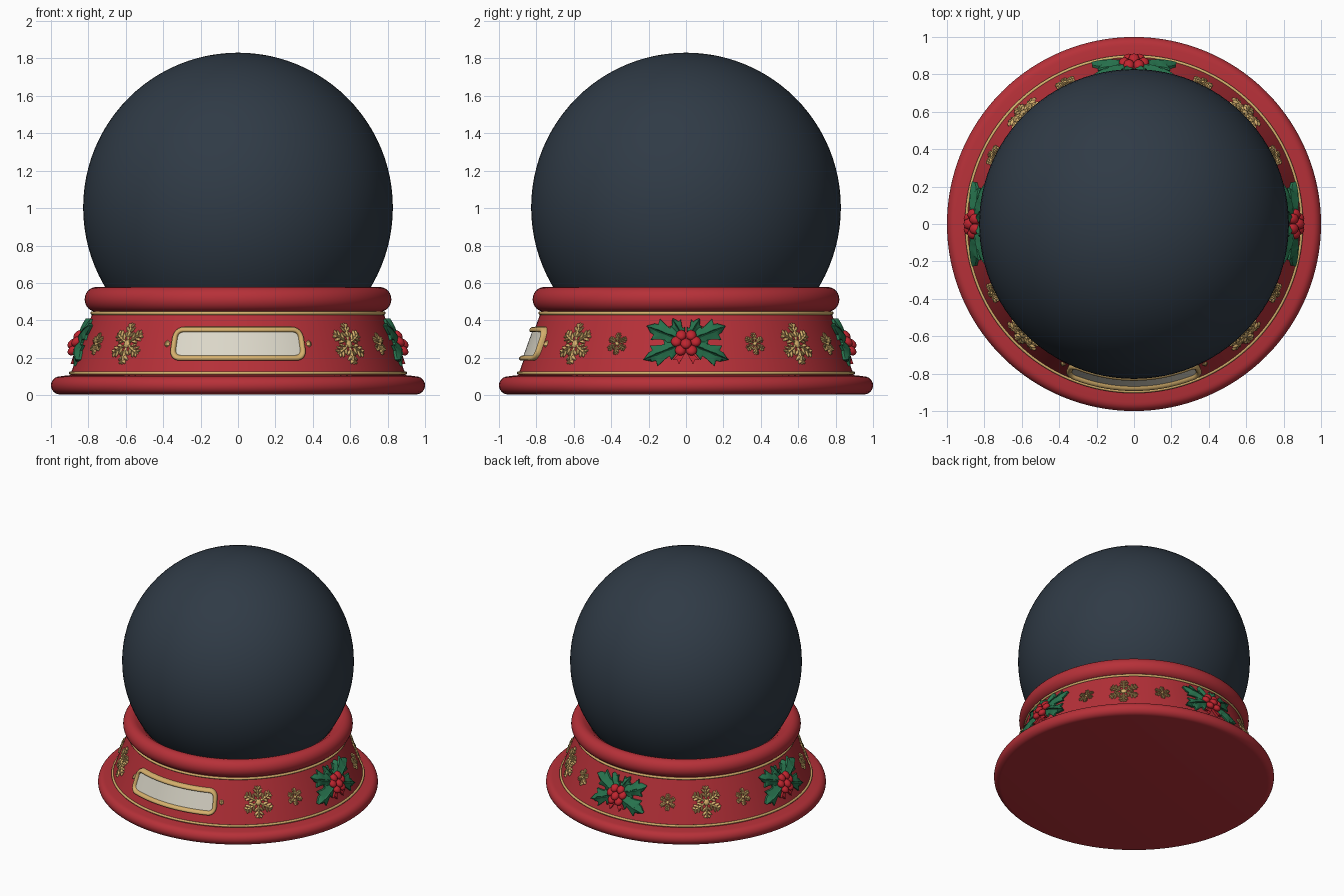
import bpy, bmesh
from math import sin, cos, pi, radians, atan2, hypot
from mathutils import Matrix, Vector

cube = bpy.data.objects.get("Cube")
if cube:
    bpy.data.objects.remove(cube)


def material(name, rgb):
    m = bpy.data.materials.new(name)
    m.use_nodes = True
    m.diffuse_color = (*rgb, 1)
    m.node_tree.nodes["Principled BSDF"].inputs["Base Color"].default_value = (*rgb, 1)
    return m


RED = material("base red", (0.47, 0.03, 0.04))
BERRY = material("berry red", (0.52, 0.018, 0.028))
GOLD = material("gold", (0.66, 0.43, 0.15))
CREAM = material("cream", (0.72, 0.69, 0.59))
GREEN = material("holly green", (0.02, 0.17, 0.075))
GLASS = material("dark glass", (0.029, 0.043, 0.061))

MID_R, MID_Z = 0.837, 0.275      # middle of the sloped wall
SLOPE = 0.36


def wall_radius(z):
    return MID_R - (z - MID_Z) * SLOPE


def finish(name, bm, mat, azimuth=None, angle=40):
    """Make an object; with an azimuth, wrap (across, outward, up) onto the wall."""
    if azimuth is not None:
        for v in bm.verts:
            u, d, z = v.co
            r, a = wall_radius(z + MID_Z) + d, radians(azimuth) + u / MID_R
            v.co = (r * cos(a), r * sin(a), z + MID_Z)
    bmesh.ops.recalc_face_normals(bm, faces=bm.faces)
    me = bpy.data.meshes.new(name)
    bm.to_mesh(me)
    bm.free()
    me.materials.append(mat)
    ob = bpy.data.objects.new(name, me)
    bpy.context.collection.objects.link(ob)
    bpy.ops.object.select_all(action='DESELECT')
    ob.select_set(True)
    bpy.context.view_layer.objects.active = ob
    bpy.ops.object.shade_smooth_by_angle(angle=radians(angle))
    return ob


def lathe(name, profile, mat, closed=False, steps=128):
    bm = bmesh.new()
    vs = [bm.verts.new((r, 0, z)) for r, z in profile]
    es = [bm.edges.new(p) for p in zip(vs, vs[1:])]
    if closed:
        es.append(bm.edges.new((vs[-1], vs[0])))
    bmesh.ops.spin(bm, geom=vs + es, axis=(0, 0, 1), cent=(0, 0, 0),
                   angle=2 * pi, steps=steps, use_merge=True)
    bmesh.ops.remove_doubles(bm, verts=bm.verts, dist=1e-5)
    return finish(name, bm, mat)


def arc(r, z, rad_r, rad_z, start, end, n=12):
    angles = [radians(start + (end - start) * i / n) for i in range(n + 1)]
    return [(r + rad_r * cos(a), z + rad_z * sin(a)) for a in angles]


def blob(bm, u, v, length, width, height, angle=0.0, depth=0.0, seg=10):
    """Flattened ellipsoid lying on the wall."""
    m = (Matrix.Translation((u, depth, v)) @ Matrix.Rotation(-angle, 4, 'Y')
         @ Matrix.Diagonal((length, height, width, 1)))
    bmesh.ops.create_uvsphere(bm, u_segments=seg, v_segments=seg // 2 + 1, radius=1, matrix=m)


# Globe
bm = bmesh.new()
bmesh.ops.create_uvsphere(bm, u_segments=96, v_segments=48, radius=0.828,
                          matrix=Matrix.Translation((0, 0, 1.003)))
finish("globe", bm, GLASS)

# Base body: foot, sloped wall, collar
lathe("foot", [(0, 0.004)] + arc(0.953, 0.052, 0.047, 0.048, -90, 90)
      + [(0.91, 0.106), (0.86, 0.108)], RED)
lathe("wall", [(wall_radius(z), z) for z in (0.09, 0.2, 0.32, 0.46)], RED)
lathe("collar", [(0.69, 0.448)] + arc(0.758, 0.512, 0.062, 0.066, -90, 90)
      + [(0.735, 0.572), (0.69, 0.54)], RED, closed=True)

# Gold trim rings
for name, z in (("lower_trim", 0.118), ("upper_trim", 0.438)):
    lathe(name, arc(wall_radius(z) + 0.002, z, 0.009, 0.009, 0, 330, 11), GOLD, closed=True)


# Plaque
def rounded_rect(hw, hh, rad, n=6):
    pts = []
    for q, (sx, sy) in enumerate(((1, 1), (-1, 1), (-1, -1), (1, -1))):
        for i in range(n + 1):
            a = (q + i / n) * pi / 2
            pts.append((sx * (hw - rad) + rad * cos(a), sy * (hh - rad) + rad * sin(a)))
    # subdivide the long sides so they follow the curved wall
    out = []
    for p, q in zip(pts, pts[1:] + pts[:1]):
        k = max(1, round(hypot(q[0] - p[0], q[1] - p[1]) / 0.04))
        out += [(p[0] + (q[0] - p[0]) * i / k, p[1] + (q[1] - p[1]) * i / k) for i in range(k)]
    return out


def bridge(bm, a, b):
    for i in range(len(a)):
        j = (i + 1) % len(a)
        bm.faces.new((a[i], a[j], b[j], b[i]))


bm = bmesh.new()
loops = []
for k in range(9):
    t = pi * k / 8
    inset = 0.015 - 0.015 * cos(t)
    loops.append([bm.verts.new((x, 0.028 * sin(t) ** 0.6 if 0 < k < 8 else -0.005, z))
                  for x, z in rounded_rect(0.362 - inset, 0.091 - inset, 0.058 - inset)])
for a, b in zip(loops, loops[1:]):
    bridge(bm, a, b)
finish("plaque_frame", bm, GOLD, -90, 60)

bm = bmesh.new()
cols = [[bm.verts.new((-0.338 + 0.676 * i / 24, 0.009, s * (0.07 if 0 < i < 24 else 0.045)))
         for s in (-1, 1)] for i in range(25)]
for a, b in zip(cols, cols[1:]):
    bm.faces.new((a[0], b[0], b[1], a[1]))
finish("plaque_panel", bm, CREAM, -90)

for side, name in ((1, "left_gem"), (-1, "right_gem")):
    bm = bmesh.new()
    blob(bm, side * 0.393, 0, 0.017, 0.019, 0.016, seg=4)
    finish(name, bm, GOLD, -90, 20)


# Snowflakes
def snowflake(name, azimuth, size):
    bm = bmesh.new()
    blob(bm, 0, 0, 0.2 * size, 0.2 * size, 0.016)
    for k in range(6):
        a = pi / 2 + k * pi / 3
        ray = Vector((cos(a), sin(a))) * size
        blob(bm, *(ray * 0.52), 0.49 * size, 0.075 * size, 0.015, a)
        for along, reach in ((0.3, 0.18), (0.53, 0.19), (0.76, 0.13)):
            for s in (-1, 1):
                b = a + s * radians(48)
                tip = ray * along + Vector((cos(b), sin(b))) * reach * size
                blob(bm, *tip, reach * size * 1.05, 0.07 * size, 0.014, b, seg=8)
    finish(name, bm, GOLD, azimuth)


for az in (45, 135, 225, 315):
    snowflake(f"large_snowflake_{az}", az, 0.114)
for az in (26, 64, 116, 154, 206, 334):
    snowflake(f"small_snowflake_{az}", az, 0.06)

# Holly: spiky half-outline as (fraction of length, half width)
LEAF = ((0, 0.012), (0.14, 0.026), (0.3, 0.058), (0.4, 0.034), (0.52, 0.04),
        (0.66, 0.06), (0.74, 0.03), (0.84, 0.026), (1, 0.002))


def leaf(bm, base, tip, scale=1.0):
    base, tip = Vector(base), Vector(tip)
    axis = tip - base
    side = Vector((-axis.y, axis.x)).normalized()
    rows = []
    for t, w in LEAF:
        bend = 0.03 + 0.008 * sin(pi * t)
        row = []
        for f, d in ((-1, -0.01), (-1, 0.014), (-0.45, 0.026), (-0.1, bend - 0.002),
                     (0, bend - 0.012), (0.1, bend - 0.002), (0.45, 0.026), (1, 0.014), (1, -0.01)):
            sweep = 0.1 if abs(f) == 1 and w > 0.05 else 0
            p = base + axis * (t + sweep) + side * w * f * scale
            row.append(bm.verts.new((p.x, d, p.y)))
        rows.append(row)
    for a, b in zip(rows, rows[1:]):
        for i in range(len(a) - 1):
            bm.faces.new((a[i], a[i + 1], b[i + 1], b[i]))
    bm.faces.new(rows[-1])


for az, where in ((0, "left"), (90, "back"), (180, "right")):
    bm = bmesh.new()
    for s in (-1, 1):
        leaf(bm, (s * 0.02, 0.02), (s * 0.215, 0.095))
        leaf(bm, (s * 0.02, 0), (s * 0.215, -0.085))
        leaf(bm, (s * 0.01, 0.03), (s * 0.075, 0.135), 0.6)
    finish(f"{where}_holly_leaves", bm, GREEN, az, 30)

    bm = bmesh.new()
    for u, v, d in ((0, 0, 0.045), (-0.05, 0.012, 0.03), (0.05, 0.012, 0.03), (-0.025, 0.045, 0.03),
                    (0.027, 0.045, 0.03), (-0.028, -0.035, 0.032), (0.028, -0.035, 0.032)):
        blob(bm, u, v, 0.028, 0.028, 0.028, depth=d, seg=16)
    finish(f"{where}_holly_berries", bm, BERRY, az)

    # ribbon tails with notched ends
    bm = bmesh.new()
    for s in (-1, 1):
        outline = ((0, -0.045), (0.02, -0.04), (0.068, -0.088), (0.045, -0.085), (0.036, -0.108))
        top = [bm.verts.new((s * u, 0.02, v)) for u, v in outline]
        low = [bm.verts.new((s * u, -0.01, v)) for u, v in outline]
        bm.faces.new(top)
        bridge(bm, top, low)
    finish(f"{where}_ribbon_tails", bm, BERRY, az)
